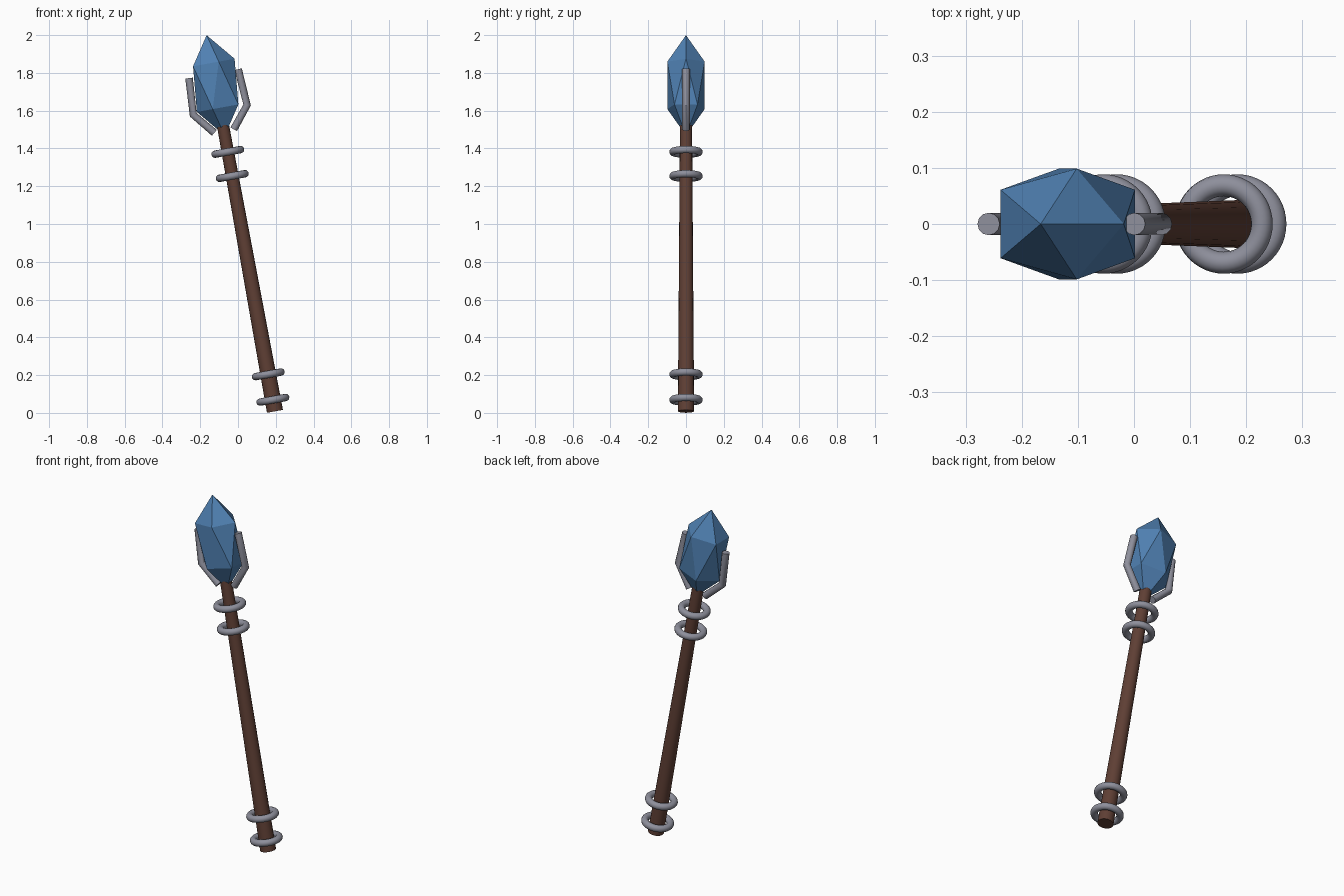
import bpy, math
from mathutils import Matrix

if "Cube" in bpy.data.objects:
    bpy.data.objects.remove(bpy.data.objects["Cube"])

# Everything is laid out upright around the crystal centre, then tilted
TILT = Matrix.Translation((-0.118, 0, 1.734)) @ Matrix.Rotation(math.radians(-10.3), 4, 'Y')


def material(name, color):
    m = bpy.data.materials.new(name)
    m.diffuse_color = (*color, 1)
    m.use_nodes = True
    m.node_tree.nodes["Principled BSDF"].inputs["Base Color"].default_value = m.diffuse_color
    return m


WOOD = material("dark brown wood", (0.115, 0.05, 0.035))
METAL = material("grey metal", (0.27, 0.275, 0.33))
CRYSTAL = material("blue crystal", (0.08, 0.22, 0.45))


def finish(name, mat, smooth=True):
    ob = bpy.context.object
    ob.name = name
    ob.data.materials.clear()
    ob.data.materials.append(mat)
    if smooth:
        bpy.ops.object.shade_smooth_by_angle(angle=math.radians(40))
    ob.matrix_world = TILT @ ob.matrix_basis
    return ob


# Tapered wooden shaft
bottom, top = -1.754, -0.21
bpy.ops.mesh.primitive_cone_add(vertices=16, radius1=0.043, radius2=0.032,
                                depth=top - bottom, location=(0, 0, (bottom + top) / 2))
finish("shaft", WOOD)

# Two pairs of metal rings, low and high on the shaft
for i, z in enumerate((-1.692, -1.555, -0.488, -0.358)):
    bpy.ops.mesh.primitive_torus_add(major_radius=0.069, minor_radius=0.0195,
                                     major_segments=48, minor_segments=12,
                                     location=(0, 0, z))
    finish(f"ring_{i + 1}", METAL)

# Faceted crystal, stretched along the shaft
bpy.ops.mesh.primitive_ico_sphere_add(subdivisions=1, radius=1)
bpy.context.object.scale = (0.138, 0.116, 0.27)
finish("crystal", CRYSTAL, smooth=False)

# Bent round prongs holding the crystal on both sides
for side, sx in (("left", -1), ("right", 1)):
    curve = bpy.data.curves.new(f"prong_{side}", 'CURVE')
    curve.dimensions = '3D'
    curve.bevel_depth = 0.02
    curve.bevel_resolution = 4
    curve.use_fill_caps = True
    spline = curve.splines.new('POLY')
    spline.points.add(2)
    for p, (x, z) in zip(spline.points, ((0.052, -0.246), (0.145, -0.132), (0.132, 0.063))):
        p.co = (sx * x, 0, z, 1)
    ob = bpy.data.objects.new(f"prong_{side}", curve)
    bpy.context.collection.objects.link(ob)
    bpy.ops.object.select_all(action='DESELECT')
    ob.select_set(True)
    bpy.context.view_layer.objects.active = ob
    bpy.ops.object.convert(target='MESH')
    finish(f"prong_{side}", METAL)
